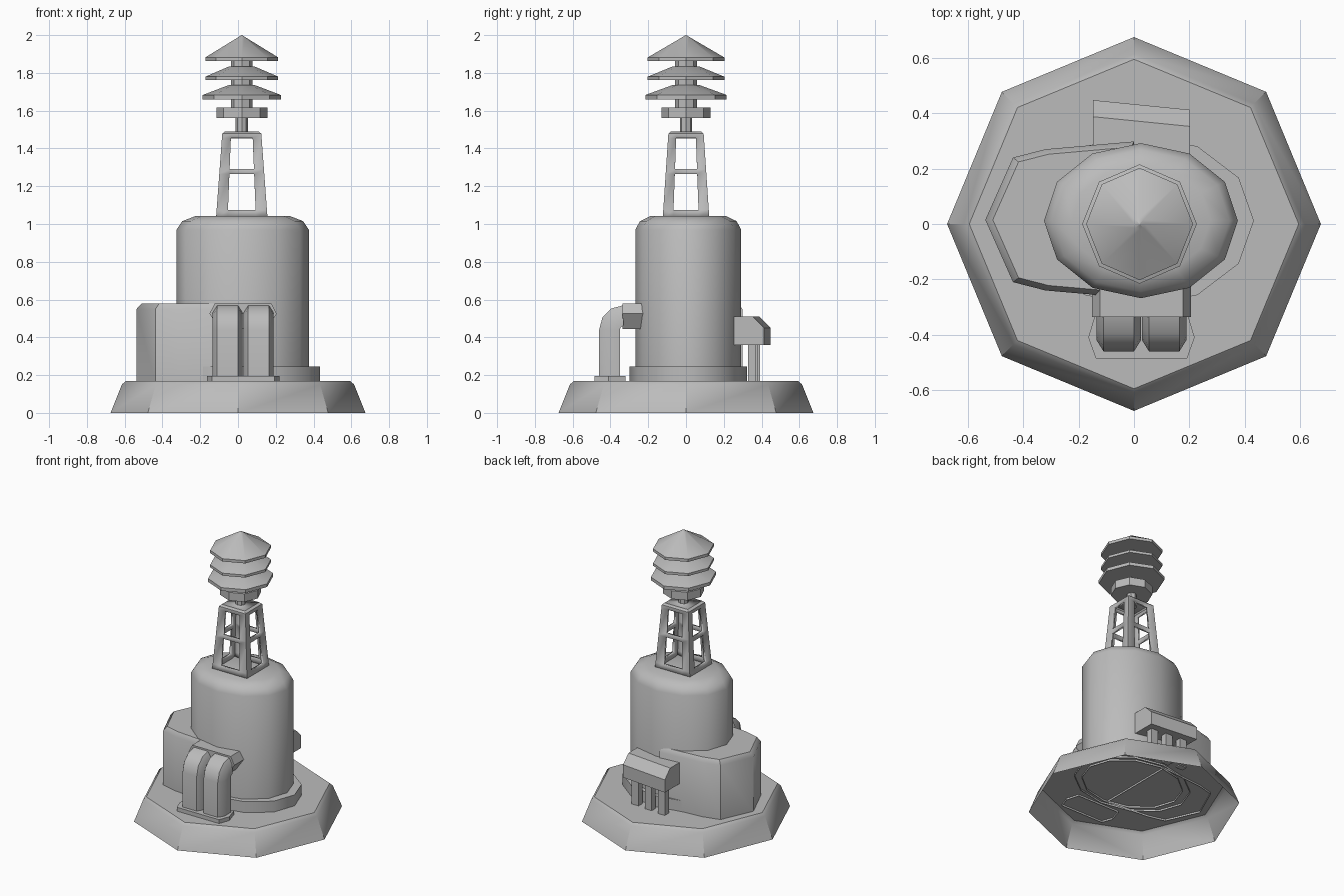
import bpy, bmesh
from math import sin, cos, pi, radians

old = bpy.data.objects.get("Cube")
if old:
    bpy.data.objects.remove(old, do_unlink=True)

grey = bpy.data.materials.new("plain_grey")
grey.use_nodes = True
grey.diffuse_color = (0.5, 0.5, 0.5, 1)
grey.node_tree.nodes["Principled BSDF"].inputs["Base Color"].default_value = (0.5, 0.5, 0.5, 1)


def finish(name, bm, angle):
    """Turn a bmesh into a shaded, coloured object."""
    bmesh.ops.remove_doubles(bm, verts=bm.verts, dist=0.0005)
    bmesh.ops.recalc_face_normals(bm, faces=bm.faces)
    mesh = bpy.data.meshes.new(name)
    bm.to_mesh(mesh)
    bm.free()
    mesh.materials.append(grey)
    obj = bpy.data.objects.new(name, mesh)
    bpy.context.collection.objects.link(obj)
    bpy.ops.object.select_all(action='DESELECT')
    obj.select_set(True)
    bpy.context.view_layer.objects.active = obj
    bpy.ops.object.shade_smooth_by_angle(angle=radians(angle))
    return obj


def loft(name, rings, angle=25, bottom=True, top=True):
    """Skin a list of equal point rings."""
    bm = bmesh.new()
    loops = [[bm.verts.new(p) for p in ring] for ring in rings]
    n = len(loops[0])
    for a, b in zip(loops, loops[1:]):
        for i in range(n):
            j = (i + 1) % n
            bm.faces.new((a[i], a[j], b[j], b[i]))
    if bottom:
        bm.faces.new(loops[0])
    if top:
        bm.faces.new(loops[-1])
    return finish(name, bm, angle)


def lathe(name, profile, sides, centre=(0, 0), squash=1, angle=25, bottom=True):
    """Round part from (radius, height) pairs; squash scales its depth."""
    turns = [2 * pi * i / sides for i in range(sides)]
    rings = [[(centre[0] + r * cos(t), centre[1] + squash * r * sin(t), z)
              for t in turns] for r, z in profile]
    return loft(name, rings, angle, bottom)


def box(name, x, y, z, hx, hy, hz):
    corners = [(-1, -1), (1, -1), (1, 1), (-1, 1)]
    return loft(name, [[(x + a * hx, y + b * hy, z + s * hz) for a, b in corners]
                       for s in (-1, 1)])


# Hollow foundation
lathe("foundation", [(0.675, 0), (0.615, 0.15), (0.595, 0.168)], 8,
      angle=40, bottom=False)

# Main tank with its foot flange
TANK = (0.025, 0.012)
lathe("main_tank", [(0.35, 0.155), (0.35, 0.97), (0.32, 1.015), (0.25, 1.042)], 12,
      TANK, 0.8, 60, False)
lathe("tank_flange", [(0.408, 0.155), (0.408, 0.245)], 12, TANK, 0.76, 40, False)

# Side tank, a rounded lobe with a chamfered rim
half = [(-0.437, 0.225), (-0.32, 0.255), (0.0, 0.283)]
lobe = [(-0.537, 0)] + half + [(x, -y) for x, y in reversed(half)]


def lobe_ring(z, k):
    return [((x + 0.15) * k - 0.15, y * k + 0.015, z) for x, y in lobe]


loft("side_tank", [lobe_ring(0.155, 1), lobe_ring(0.55, 1), lobe_ring(0.58, 0.93)],
     40, bottom=False)

# Front pipes: an outlet block, two bent ducts and a floor plate
PX = 0.027
block = [(-0.125, 0.445), (0.125, 0.445), (0.178, 0.525), (0.15, 0.58),
         (-0.15, 0.58), (-0.178, 0.525)]
loft("duct_block", [[(PX + u, y, z) for u, z in block] for y in (-0.335, -0.2)])

section = [(-0.08, 0.02), (0.08, 0.02), (0.08, 0.09), (0.055, 0.13),
           (-0.055, 0.13), (-0.08, 0.09)]
for side, label in ((-1, "right"), (1, "left")):
    stations = [(0, 0.17)] + [(radians(a), 0.44) for a in (0, 30, 60, 90)]
    rings = [[(PX + side * 0.082 + u, -0.33 - r * cos(a), z + r * sin(a))
              for u, r in section] for a, z in stations]
    loft("bent_duct_" + label, rings, 35)

plate = [(-0.192, -0.41), (-0.165, -0.485), (0.165, -0.485), (0.192, -0.41),
         (0.165, -0.32), (-0.165, -0.32)]
loft("duct_plate", [[(PX + u, y, z) for u, y in plate] for z in (0.155, 0.195)],
     bottom=False)

# Rear hood on three posts, set slightly askew
hood = [(0.24, 0.36), (0.43, 0.36), (0.43, 0.45), (0.37, 0.51), (0.24, 0.51)]
loft("rear_hood", [[(PX + u, y - 0.1 * u, z) for y, z in hood] for u in (-0.175, 0.175)])
for i in (-1, 0, 1):
    box("hood_post_%d" % (i + 2), PX + 0.11 * i, 0.36 - 0.011 * i, 0.265,
        0.027, 0.022, 0.105)

# Lattice tower: panels with four triangular openings per brace
MX = 0.02
rows = [1.03, 1.075, 1.265, 1.29, 1.455, 1.478, 1.49]
columns = [-1, -0.55, 0.55, 1]
bm = bmesh.new()
triangles = []


def tower_point(turn, u, z):
    w = 1 - 0.24 * (z - 1.05) / 0.44 - (0.1 if z > 1.48 else 0)
    c, s = (1, 0, -1, 0)[turn], (0, 1, 0, -1)[turn]
    return (MX + 0.135 * w * (u * c + s), 0.122 * w * (u * s - c), z)


for turn in range(4):
    for r, (low, high) in enumerate(zip(rows, rows[1:])):
        for c, (left, right) in enumerate(zip(columns, columns[1:])):
            quad = [bm.verts.new(tower_point(turn, u, z)) for u, z in
                    ((left, low), (right, low), (right, high), (left, high))]
            if c == 1 and r in (1, 3):
                hub = bm.verts.new(tower_point(turn, 0, (low + high) / 2))
                triangles += [bm.faces.new((quad[k], quad[(k + 1) % 4], hub))
                              for k in range(4)]
            else:
                bm.faces.new(quad)
bmesh.ops.inset_individual(bm, faces=triangles, thickness=0.011)
bmesh.ops.delete(bm, geom=triangles, context='FACES')
bm.faces.new([bm.verts.new(tower_point(t, -1, rows[-1])) for t in range(4)])
tower = finish("lattice_tower", bm, 20)
wall = tower.modifiers.new("wall", 'SOLIDIFY')
wall.thickness = 0.02
wall.offset = -1

# Insulator mast with collar and stacked discs
MAST = (MX, 0)
lathe("mast_neck", [(0.033, 1.47), (0.033, 1.58)], 8, MAST)
lathe("mast_collar", [(0.135, 1.56), (0.135, 1.617)], 8, MAST, 0.97)
lathe("mast_core", [(0.058, 1.6), (0.058, 1.88)], 8, MAST)
lathe("lower_disc", [(0.207, 1.66), (0.207, 1.683), (0.07, 1.735)], 8, MAST, 1.04)
lathe("middle_disc", [(0.193, 1.762), (0.193, 1.78), (0.07, 1.833)], 8, MAST, 1.05)
lathe("top_cap", [(0.193, 1.862), (0.193, 1.882), (0.02, 1.988), (0.002, 2.0)], 8,
      MAST, 1.05)
